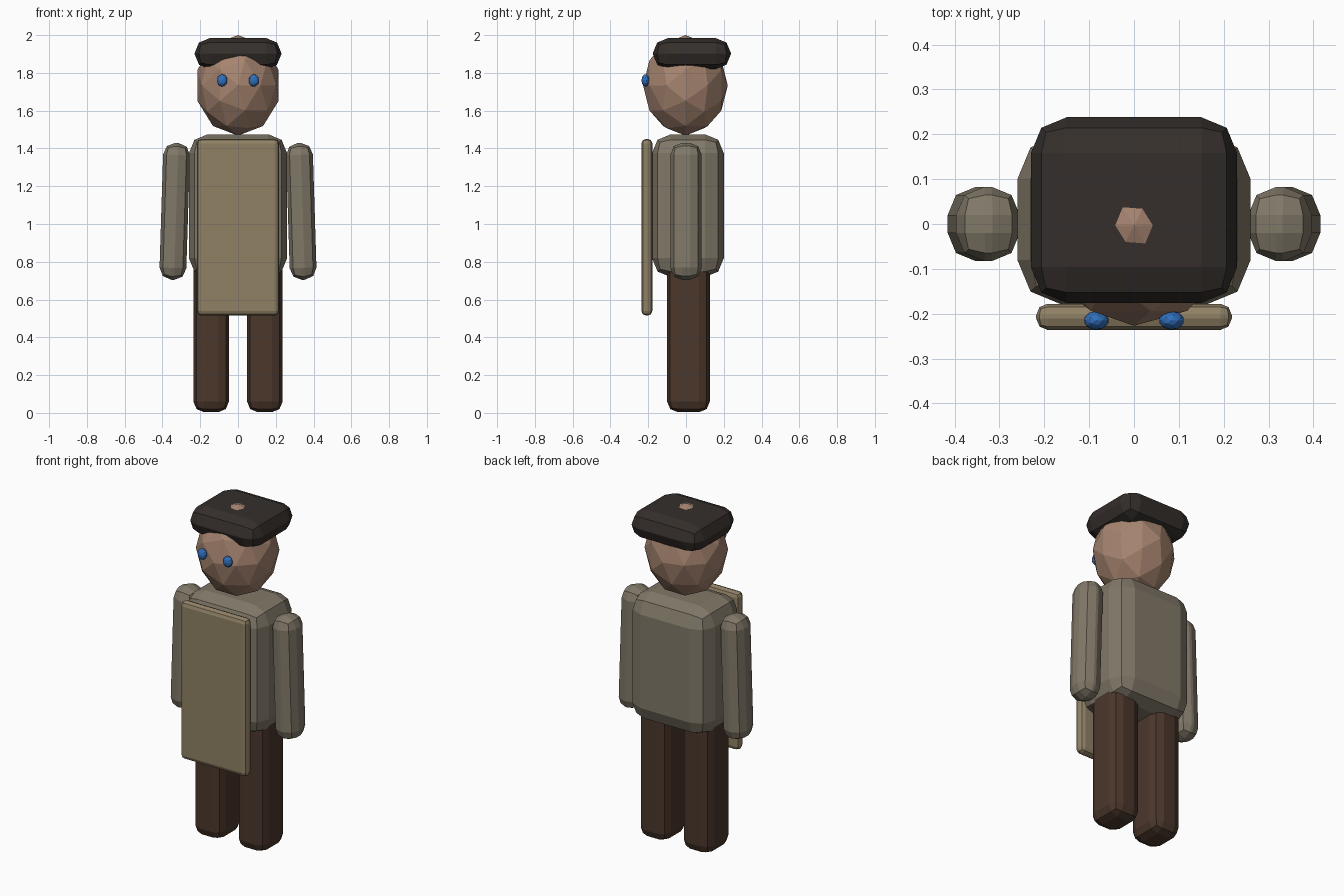
import bpy
from math import radians

if "Cube" in bpy.data.objects:
    bpy.data.objects.remove(bpy.data.objects["Cube"])


def material(name, rgb):
    m = bpy.data.materials.new(name)
    m.diffuse_color = (*rgb, 1)
    m.use_nodes = True
    m.node_tree.nodes["Principled BSDF"].inputs["Base Color"].default_value = m.diffuse_color
    return m


SKIN = material("skin", (0.38, 0.23, 0.16))
FELT = material("dark_felt", (0.035, 0.028, 0.024))
CLOTH = material("cloth", (0.22, 0.19, 0.14))
LINEN = material("linen", (0.28, 0.22, 0.13))
WOOL = material("brown_wool", (0.07, 0.038, 0.024))
BLUE = material("blue", (0.03, 0.16, 0.50))


def finish(name, size, mat):
    """Name the active object, bake its size and colour it."""
    ob = bpy.context.object
    ob.name = ob.data.name = name
    ob.scale = size
    bpy.ops.object.transform_apply(location=False, rotation=False, scale=True)
    ob.data.materials.append(mat)
    return ob


def soft_box(name, loc, size, bevel, mat, tilt=0):
    """Box with chunky two-segment bevels, leaning sideways by tilt."""
    bpy.ops.mesh.primitive_cube_add(size=1, location=loc)
    ob = finish(name, size, mat)
    ob.rotation_euler.y = tilt
    b = ob.modifiers.new("bevel", 'BEVEL')
    b.width, b.segments, b.limit_method = bevel, 2, 'NONE'
    return ob


# Torso, apron and cap
soft_box("torso", (0, 0.01, 1.097), (0.52, 0.38, 0.756), 0.10, CLOTH)
soft_box("apron", (0, -0.207, 0.983), (0.436, 0.058, 0.936), 0.025, LINEN)
soft_box("cap", (0, 0.031, 1.902), (0.46, 0.414, 0.164), 0.08, FELT)

# Paired limbs and eyes
for side, s in (("left", 1), ("right", -1)):
    soft_box(f"{side}_leg", (s * 0.142, 0.013, 0.412), (0.188, 0.226, 0.816), 0.056, WOOL)
    soft_box(f"{side}_arm", (s * 0.335, 0, 1.067), (0.142, 0.166, 0.725), 0.063, CLOTH,
             tilt=radians(-1.8 * s))
    bpy.ops.mesh.primitive_ico_sphere_add(subdivisions=2, radius=1,
                                          location=(s * 0.084, -0.215, 1.76))
    finish(f"{side}_eye", (0.028, 0.021, 0.033), BLUE)

# Faceted head, lying on its pole so the sides are flat
bpy.ops.mesh.primitive_ico_sphere_add(subdivisions=2, radius=1, location=(0, -0.003, 1.734))
head = bpy.context.object
head.rotation_euler.x = radians(90)
bpy.ops.object.transform_apply(location=False, rotation=True, scale=False)
finish("head", (0.226, 0.224, 0.266), SKIN)
